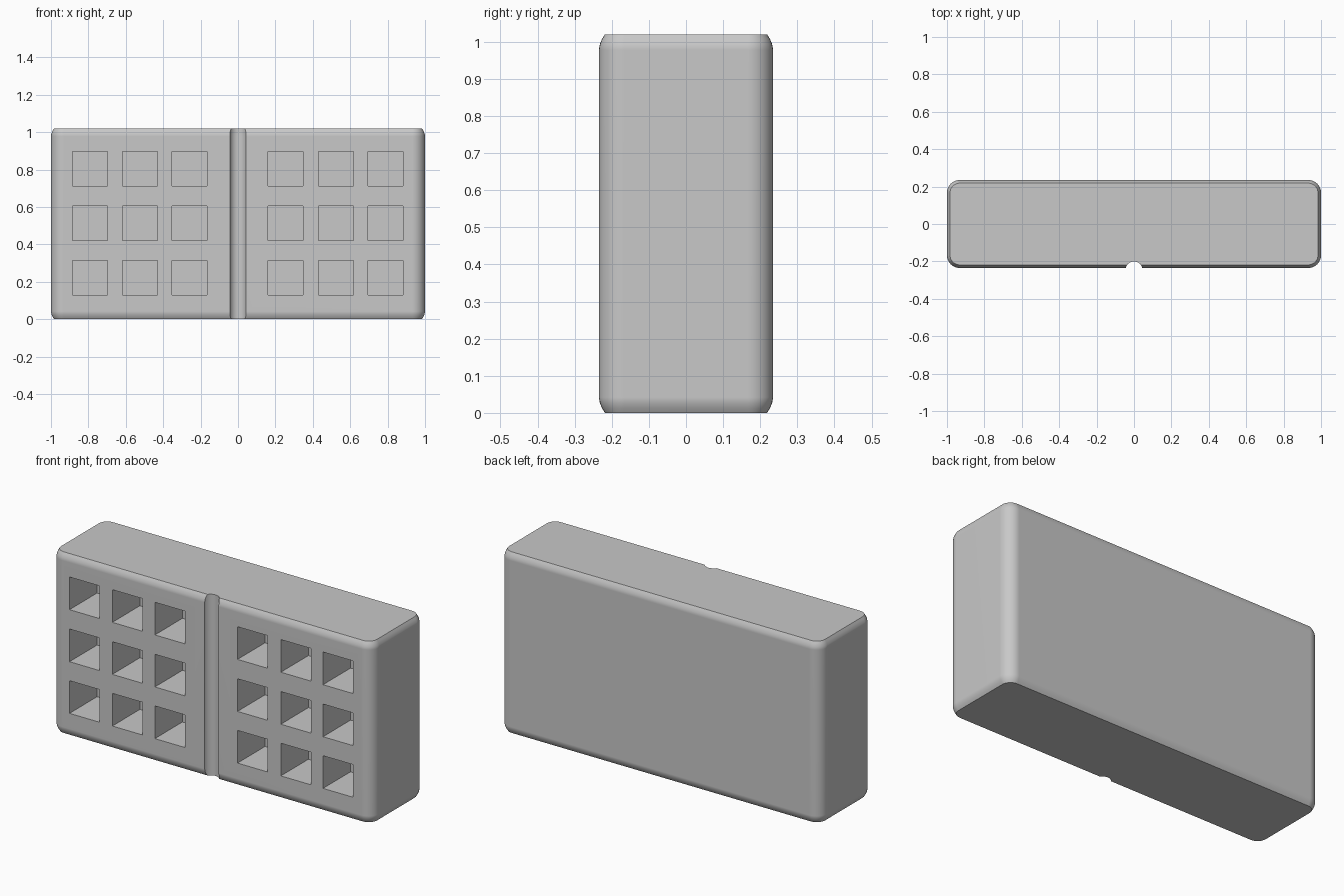
import bpy, bmesh, math
from mathutils import Matrix, Vector

if "Cube" in bpy.data.objects:
    bpy.data.objects.remove(bpy.data.objects["Cube"])

HX, HY, H = 1.0, 0.235, 1.02   # half length, half depth, height
R = 0.068                      # radius of the upright corners

grey = bpy.data.materials.new("plain_grey")
grey.diffuse_color = (0.58, 0.58, 0.58, 1)
grey.use_nodes = True
grey.node_tree.nodes["Principled BSDF"].inputs["Base Color"].default_value = grey.diffuse_color


def make_object(name, bm):
    bmesh.ops.recalc_face_normals(bm, faces=bm.faces)
    mesh = bpy.data.meshes.new(name)
    bm.to_mesh(mesh)
    bm.free()
    mesh.materials.append(grey)
    obj = bpy.data.objects.new(name, mesh)
    bpy.context.collection.objects.link(obj)
    return obj


def rounded_ring(bm, inset, z, steps=8):
    """One rounded rectangle of vertices, shrunk by inset."""
    r = R - inset
    ring = []
    for k, (sx, sy) in enumerate([(1, 1), (-1, 1), (-1, -1), (1, -1)]):
        for i in range(steps + 1):
            a = math.pi / 2 * (k + i / steps)
            ring.append(bm.verts.new((sx * (HX - R) + r * math.cos(a),
                                      sy * (HY - R) + r * math.sin(a), z)))
    return ring


# Block: rounded outline with softened top and bottom rims
rim = [(0.0165, 0.0), (0.009, 0.012), (0.003, 0.026), (0.0, 0.042)]
levels = rim + [(i, H - z) for i, z in reversed(rim)]
bm = bmesh.new()
rings = [rounded_ring(bm, i, z) for i, z in levels]
for lo, hi in zip(rings, rings[1:]):
    n = len(lo)
    for j in range(n):
        bm.faces.new((lo[j], lo[(j + 1) % n], hi[(j + 1) % n], hi[j]))
bm.faces.new(rings[0])
bm.faces.new(rings[-1])
block = make_object("block", bm)

# Cutter for the two grids of square pockets
bm = bmesh.new()
front, back = -0.4, 0.01
for x in (-0.792, -0.525, -0.26, 0.255, 0.525, 0.788):
    for z in (0.221, 0.512, 0.805):
        bmesh.ops.create_cube(
            bm, size=1,
            matrix=Matrix.LocRotScale(Vector((x, (front + back) / 2, z)), None,
                                      Vector((0.187, back - front, 0.184))))
pockets = make_object("pocket_cutter", bm)

# Cutter for the round upright groove in the middle
bm = bmesh.new()
bmesh.ops.create_cone(bm, cap_ends=True, segments=32, radius1=0.045,
                      radius2=0.045, depth=1.4,
                      matrix=Matrix.Translation((0, -0.245, H / 2)))
groove = make_object("groove_cutter", bm)

# Cut, then remove the cutters
bpy.context.view_layer.objects.active = block
block.select_set(True)
for cutter in (pockets, groove):
    mod = block.modifiers.new(cutter.name, 'BOOLEAN')
    mod.operation = 'DIFFERENCE'
    mod.solver = 'EXACT'
    mod.object = cutter
    bpy.ops.object.modifier_apply(modifier=mod.name)
    bpy.data.objects.remove(cutter)

# Smooth rounded areas, crisp rims and pocket edges
bpy.ops.object.shade_smooth_by_angle(angle=math.radians(30))
weighted = block.modifiers.new("even_shading", 'WEIGHTED_NORMAL')
weighted.keep_sharp = True
